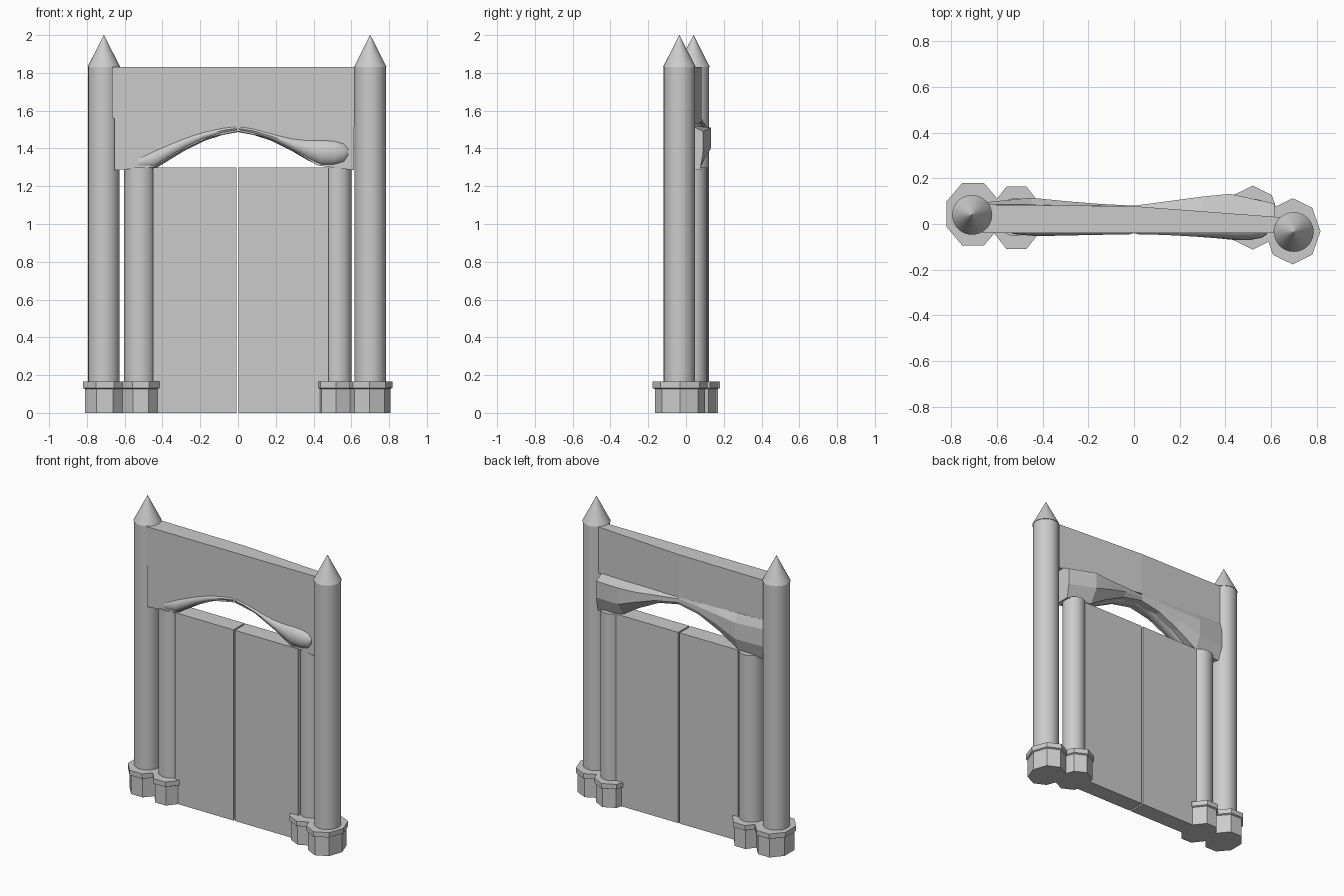
import bpy, bmesh
from math import cos, sin, pi, radians

if "Cube" in bpy.data.objects:
    bpy.data.objects.remove(bpy.data.objects["Cube"])


def finish(name, bm, smooth=False):
    bmesh.ops.recalc_face_normals(bm, faces=bm.faces)
    me = bpy.data.meshes.new(name)
    bm.to_mesh(me)
    bm.free()
    ob = bpy.data.objects.new(name, me)
    bpy.context.collection.objects.link(ob)
    if smooth:
        bpy.ops.object.select_all(action='DESELECT')
        ob.select_set(True)
        bpy.context.view_layer.objects.active = ob
        bpy.ops.object.shade_smooth_by_angle(angle=radians(35))
    return ob


def loft(name, rings, smooth=False):
    """Skin a list of equal-length closed rings and cap both ends."""
    bm = bmesh.new()
    vs = [[bm.verts.new(p) for p in r] for r in rings]
    n = len(vs[0])
    for a, b in zip(vs, vs[1:]):
        for i in range(n):
            j = (i + 1) % n
            bm.faces.new((a[i], a[j], b[j], b[i]))
    bm.faces.new(vs[0])
    bm.faces.new(vs[-1])
    return finish(name, bm, smooth)


def circle(x, y, z, rx, ry, n, turn=0.0):
    return [(x + rx * cos(2 * pi * i / n + turn), y + ry * sin(2 * pi * i / n + turn), z)
            for i in range(n)]


def column(name, x, y, r, top, tip=None):
    rings = [circle(x, y, z, r, r, 32) for z in (0.15, top)]
    loft(name + "_column", rings, True)
    if tip:
        loft(name + "_spire", [circle(x, y, top, r + .004, r + .004, 32),
                               circle(x, y, tip, .001, .001, 32)], True)


def base(name, x, y, rx, ry, turn):
    # octagonal block with a slightly wider cap
    levels = [(0, .92), (.127, .92), (.132, 1), (.165, 1)]
    loft(name + "_base", [circle(x, y, z, rx * s, ry * s, 8, turn) for z, s in levels])


# Columns with spires and bases
column("left_outer", -.71, .04, .083, 1.83, 2.0)
column("right_outer", .70, -.035, .083, 1.83, 2.0)
column("left_inner", -.52, .03, .083, 1.30)
column("right_inner", .53, .037, .072, 1.30)
base("left_outer", -.705, .043, .125, .148, pi / 8)
base("right_outer", .695, -.032, .122, .145, 0)
base("left_inner", -.515, .027, .115, .148, pi / 8)
base("right_inner", .52, .028, .118, .14, 0)

# Door leaves
for name, x0, x1 in (("left_door", -.45, -.008), ("right_door", .003, .48)):
    loft(name, [[(x, -.038, 0), (x, .08, 0), (x, .08, 1.30), (x, -.038, 1.30)]
                for x in (x0, x1)])

# Header panel, thinner towards the right column
loft("header_panel", [[(x, -.04, z0), (x, yb, z0), (x, yb, 1.83), (x, -.04, 1.83)]
                      for x, yb, z0 in ((-.667, .085, 1.56), (0, .078, 1.535), (.64, .03, 1.515))])


# Spandrels: x, top z, bottom z, back y, ridge z
def spandrel(name, sections):
    rings = []
    for x, zt, zb, yb, zr, ytop in sections:
        rings.append([(x, -.04, zt), (x, -.04, zb), (x, min(yb, .075), zb),
                      (x, yb, zb + .45 * (zr - zb)), (x, yb, zr), (x, ytop, zt)])
    loft(name, rings)


spandrel("left_spandrel", [(-.655, 1.56, 1.285, .095, 1.50, .085), (-.45, 1.555, 1.30, .115, 1.50, .085),
                           (-.30, 1.55, 1.39, .10, 1.51, .08), (-.15, 1.545, 1.46, .088, 1.52, .08),
                           (0, 1.54, 1.49, .08, 1.53, .078)])
spandrel("right_spandrel", [(0, 1.54, 1.49, .08, 1.53, .078), (.15, 1.535, 1.46, .10, 1.52, .066),
                            (.30, 1.53, 1.385, .12, 1.51, .055), (.42, 1.525, 1.31, .132, 1.51, .045),
                            (.615, 1.52, 1.285, .09, 1.49, .032)])


# Rounded arch mouldings: x, low z, high z, front y, back y
def moulding(name, sections):
    rings = []
    for x, z0, z1, y0, y1 in sections:
        cy, cz, ry, rz = (y0 + y1) / 2, (z0 + z1) / 2, (y1 - y0) / 2, (z1 - z0) / 2
        rings.append([(x, cy + ry * cos(2 * pi * i / 16), cz + rz * sin(2 * pi * i / 16))
                      for i in range(16)])
    loft(name, rings, True)


moulding("left_arch_moulding", [(-.57, 1.30, 1.32, -.03, 0), (-.52, 1.29, 1.365, -.045, .02),
                                (-.44, 1.292, 1.405, -.052, .04), (-.37, 1.335, 1.435, -.052, .05),
                                (-.28, 1.39, 1.47, -.05, .05), (-.18, 1.44, 1.50, -.048, .05),
                                (-.08, 1.472, 1.52, -.046, .05), (-.02, 1.483, 1.527, -.045, .05),
                                (0, 1.487, 1.515, -.04, .04)])
moulding("right_arch_moulding", [(0, 1.487, 1.515, -.04, .04), (.02, 1.483, 1.525, -.045, .05),
                                 (.08, 1.472, 1.515, -.046, .05), (.18, 1.44, 1.487, -.05, .05),
                                 (.28, 1.39, 1.462, -.056, .05), (.37, 1.337, 1.455, -.063, .05),
                                 (.44, 1.307, 1.452, -.07, .04), (.51, 1.31, 1.445, -.07, .03),
                                 (.56, 1.325, 1.43, -.06, .01), (.583, 1.355, 1.405, -.045, 0)])
